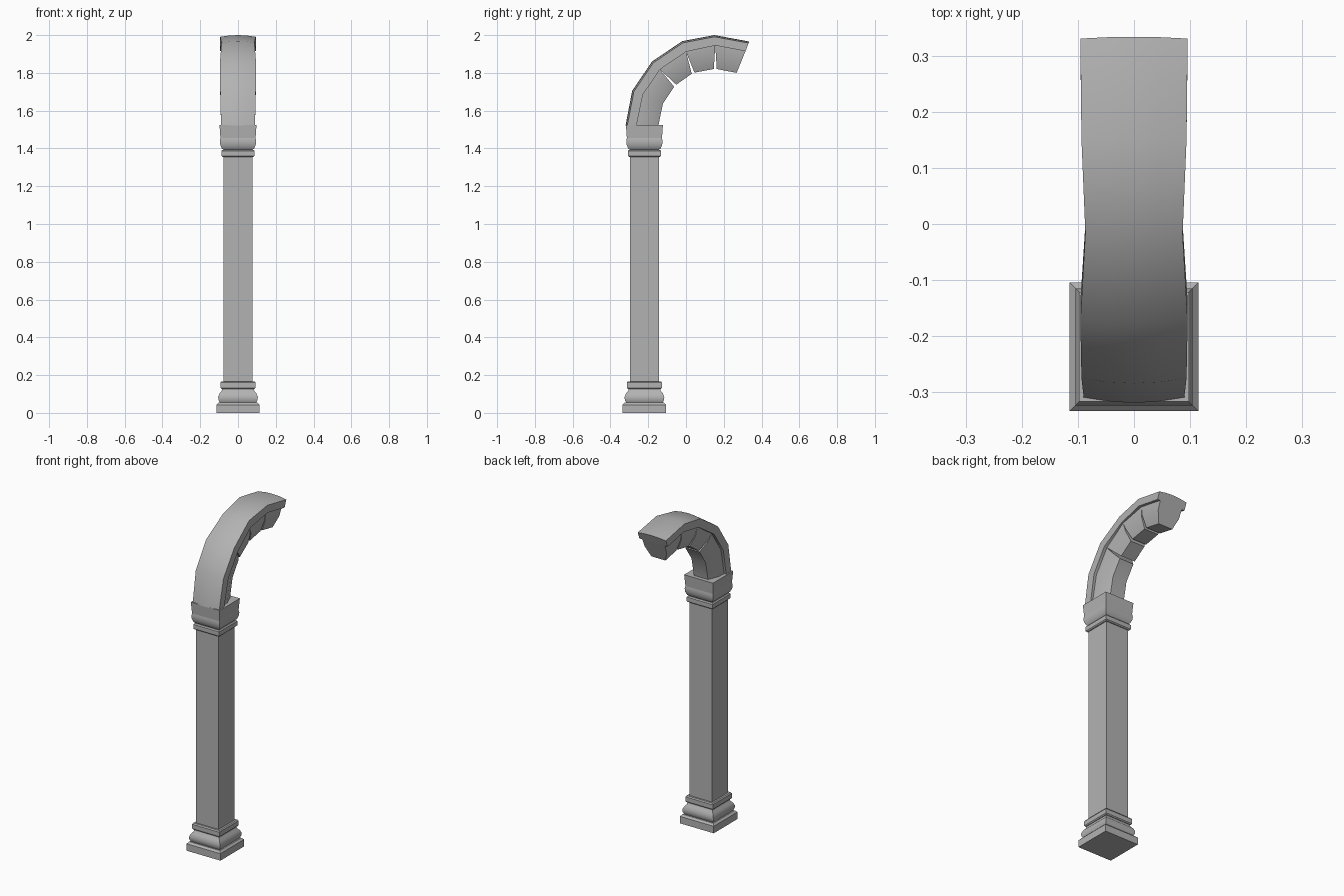
import bpy, bmesh
from mathutils import Vector

cube = bpy.data.objects.get("Cube")
if cube:
    bpy.data.objects.remove(cube, do_unlink=True)

stone = bpy.data.materials.new("grey_stone")
stone.use_nodes = True
colour = (0.45, 0.45, 0.45, 1)
stone.diffuse_color = colour
stone.node_tree.nodes["Principled BSDF"].inputs["Base Color"].default_value = colour

COLUMN_Y = -0.22


def loft(name, rings, smooth=25):
    """Skin a series of equal closed rings and cap both ends."""
    bm = bmesh.new()
    loops = [[bm.verts.new(p) for p in ring] for ring in rings]
    for a, b in zip(loops, loops[1:]):
        for i in range(len(a)):
            j = (i + 1) % len(a)
            bm.faces.new((a[i], a[j], b[j], b[i]))
    bm.faces.new(loops[0])
    bm.faces.new(loops[-1])
    bmesh.ops.recalc_face_normals(bm, faces=bm.faces)
    mesh = bpy.data.meshes.new(name)
    bm.to_mesh(mesh)
    bm.free()
    mesh.materials.append(stone)
    obj = bpy.data.objects.new(name, mesh)
    bpy.context.collection.objects.link(obj)
    bpy.ops.object.select_all(action="DESELECT")
    obj.select_set(True)
    bpy.context.view_layer.objects.active = obj
    bpy.ops.object.shade_smooth_by_angle(angle=smooth * 0.01745)
    return obj


def square_turning(name, profile):
    """Stack squares of (half width, height) about the column axis."""
    corners = ((-1, -1), (1, -1), (1, 1), (-1, 1))
    loft(name, [[(h * x, COLUMN_Y + h * y, z) for x, y in corners]
                for h, z in profile], 35)


# Column parts, from the ground up
square_turning("plinth", [(0.115, 0), (0.115, 0.043), (0.104, 0.054)])
square_turning("base_torus", [(0.096, 0.054), (0.104, 0.068), (0.105, 0.085),
                              (0.097, 0.104), (0.087, 0.114), (0.084, 0.127)])
square_turning("base_ring", [(0.088, 0.127), (0.093, 0.133),
                             (0.093, 0.16), (0.088, 0.167)])
square_turning("shaft", [(0.077, 0.16), (0.077, 1.36)])
square_turning("neck_ring", [(0.082, 1.355), (0.088, 1.361),
                             (0.088, 1.387), (0.082, 1.393)])
square_turning("capital", [(0.076, 1.392), (0.086, 1.4), (0.094, 1.42),
                           (0.096, 1.44), (0.093, 1.455)])
square_turning("abacus", [(0.093, 1.455), (0.098, 1.525)])

# Arch stations as (y, z): extrados, underside of the band, and soffit
OUTER = [(-0.32, 1.522), (-0.285, 1.705), (-0.18, 1.86),
         (-0.02, 1.968), (0.15, 2.0), (0.335, 1.966)]
BAND = [(-0.262, 1.522), (-0.228, 1.685), (-0.138, 1.818),
        (0.0, 1.912), (0.155, 1.945), (0.315, 1.915)]
SOFFIT = [(-0.146, 1.522), (-0.122, 1.638), (-0.058, 1.733),
          (0.037, 1.8), (0.155, 1.822), (0.268, 1.8)]
WIDTHS = [0.09, 0.094, 0.096, 0.087, 0.094, 0.096]


def at(x, p):
    return (x, p[0], p[1])


# Outer band with a gently crowned back
rings = []
for o, b, w in zip(OUTER, BAND, WIDTHS):
    o, b = Vector(o), Vector(b)
    edge = o.lerp(b, 0.16)
    rings.append([at(-w, b), at(-w, edge), at(-w * 0.5, o.lerp(b, 0.04)), at(0, o),
                  at(w * 0.5, o.lerp(b, 0.04)), at(w, edge), at(w, b)])
loft("arch_band", rings)


# Tapered arch blocks, with small open joints at the soffit
def block_ring(b, s):
    b, s = Vector(b), Vector(s)
    mid = b.lerp(s, 0.45)
    return [at(-0.077, b), at(-0.074, mid), at(-0.048, s),
            at(0.048, s), at(0.074, mid), at(0.077, b)]


def joint(i, step):
    """Station i, with its soffit end drawn back along the arch."""
    s = Vector(SOFFIT[i])
    if step:
        s += (Vector(SOFFIT[i + step]) - s).normalized() * 0.008
    return block_ring(BAND[i], s)


for n, (first, last) in enumerate(((0, 2), (2, 3), (3, 4), (4, 5)), 1):
    block = [joint(i, 0) for i in range(first, last + 1)]
    if first > 0:
        block[0] = joint(first, 1)
    if last < 5:
        block[-1] = joint(last, -1)
    loft(f"arch_block_{n}", block)
